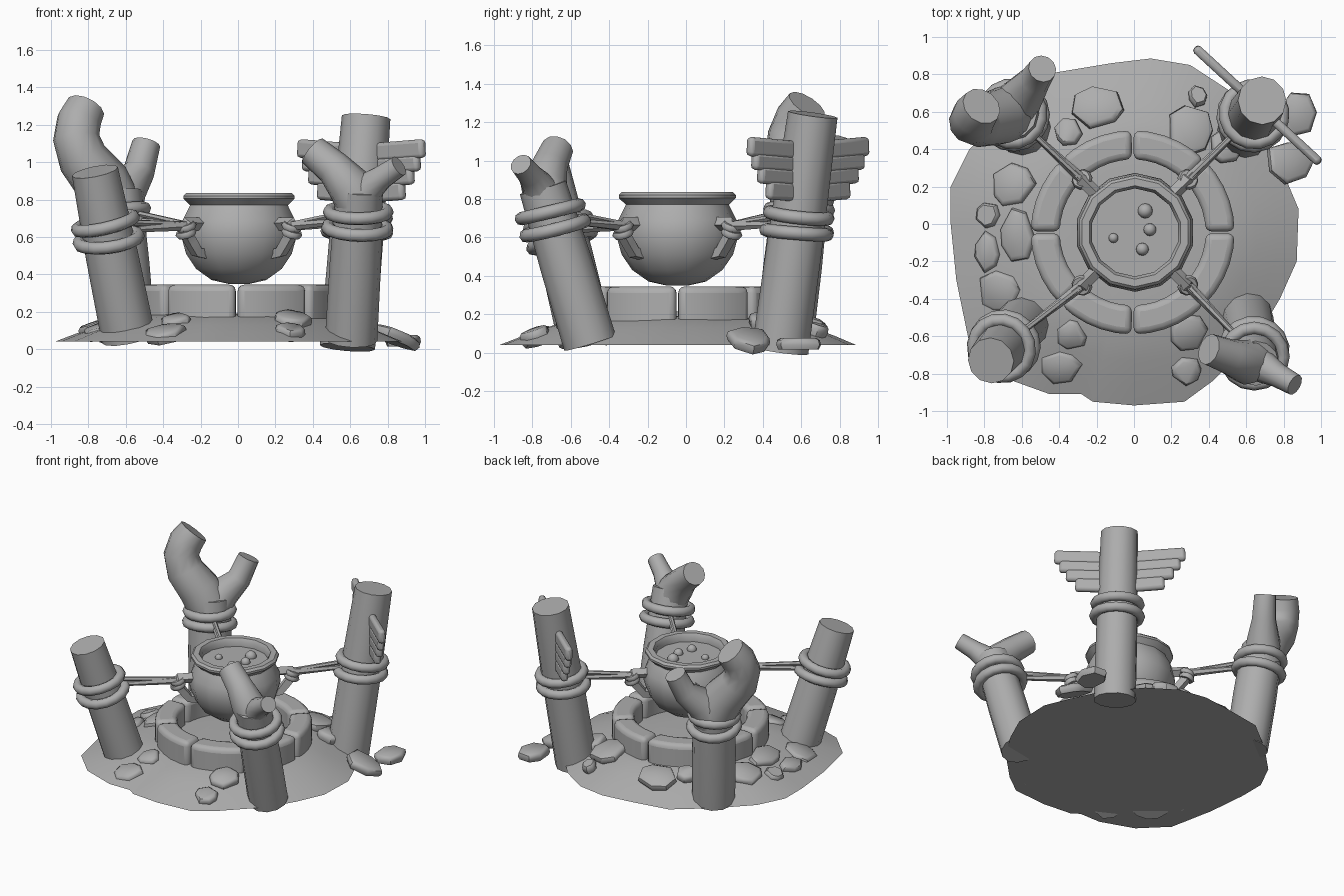
import bpy, bmesh, math, random
from mathutils import Vector, Matrix

if "Cube" in bpy.data.objects:
    bpy.data.objects.remove(bpy.data.objects["Cube"])

random.seed(4)
V = Vector
grey = bpy.data.materials.new("stone_grey")
grey.diffuse_color = (0.42, 0.42, 0.42, 1)
grey.use_nodes = True
grey.node_tree.nodes["Principled BSDF"].inputs["Base Color"].default_value = grey.diffuse_color
POT = V((0.005, -0.045, 0))


def finish(name, bm, angle=40, bevel=0, segments=2):
    bmesh.ops.recalc_face_normals(bm, faces=bm.faces)
    me = bpy.data.meshes.new(name)
    bm.to_mesh(me)
    bm.free()
    ob = bpy.data.objects.new(name, me)
    bpy.context.collection.objects.link(ob)
    me.materials.append(grey)
    if bevel:
        m = ob.modifiers.new("bevel", 'BEVEL')
        m.width, m.segments, m.limit_method = bevel, segments, 'ANGLE'
    bpy.ops.object.select_all(action='DESELECT')
    bpy.context.view_layer.objects.active = ob
    ob.select_set(True)
    bpy.ops.object.shade_smooth_by_angle(angle=math.radians(angle))
    return ob


def bridge(bm, rings, closed=False):
    pairs = list(zip(rings, rings[1:]))
    if closed:
        pairs.append((rings[-1], rings[0]))
    for a, b in pairs:
        for i in range(len(a)):
            j = (i + 1) % len(a)
            bm.faces.new((a[i], a[j], b[j], b[i]))


def tube(name, points, radii, sides=12, angle=40):
    """Capped tube along a path."""
    pts = [V(p) for p in points]
    bm = bmesh.new()
    rings = []
    d0 = (pts[1] - pts[0]).normalized()
    side = d0.orthogonal().normalized()
    for i, p in enumerate(pts):
        d = (pts[min(i + 1, len(pts) - 1)] - pts[max(i - 1, 0)]).normalized()
        side = (side - d * side.dot(d)).normalized()
        up = d.cross(side)
        rings.append([bm.verts.new(p + radii[i] * (math.cos(a) * side + math.sin(a) * up))
                      for a in [(k + .5) * math.tau / sides for k in range(sides)]])
    bridge(bm, rings)
    bm.faces.new(rings[0])
    bm.faces.new(rings[-1])
    return finish(name, bm, angle)


def torus(name, centre, axis, R, r, n=16, m=8):
    bm = bmesh.new()
    mat = Matrix.Translation(centre) @ V(axis).to_track_quat('Z', 'Y').to_matrix().to_4x4()
    rings = []
    for i in range(n):
        a = math.tau * i / n
        rings.append([bm.verts.new(mat @ V(((R + r * math.cos(b)) * math.cos(a),
                                            (R + r * math.cos(b)) * math.sin(a), r * math.sin(b))))
                      for b in [math.tau * k / m for k in range(m)]])
    bridge(bm, rings, True)
    return finish(name, bm, 60)


def lathe(name, profile, n, centre, angle=35):
    """Profile of (radius, z) around a vertical axis; both ends are capped."""
    bm = bmesh.new()
    rings = [[bm.verts.new(centre + V((r * math.cos(a), r * math.sin(a), z)))
              for a in [math.tau * (k + .5) / n for k in range(n)]] for r, z in profile]
    bridge(bm, rings)
    bm.faces.new(rings[0])
    bm.faces.new(rings[-1])
    return finish(name, bm, angle)


# ground mound with an irregular outline
OUT = [(.88, .08), (.8, .27), (.7, .48), (.5, .72), (.3, .85), (.09, .885), (-.12, .86), (-.42, .81),
       (-.66, .62), (-.88, .4), (-.98, .2), (-.98, 0), (-.95, -.3), (-.88, -.64), (-.7, -.82),
       (-.45, -.91), (-.28, -.91), (-.22, -.95), (0, -.97), (.27, -.95), (.42, -.84), (.66, -.6),
       (.78, -.4), (.87, -.2)]
STEPS = [(1, .04), (.88, .085), (.75, .13), (.62, .17), (.5, .188), (.25, .19)]


def ground_z(x, y):
    f = min(math.hypot(x, y) / .95, 1)
    for (f1, z1), (f0, z0) in zip(STEPS, STEPS[1:]):
        if f0 <= f <= f1:
            return z0 + (z1 - z0) * (f - f0) / (f1 - f0)
    return .19


bm = bmesh.new()
rings = [[bm.verts.new((x * f, y * f, z)) for x, y in OUT] for f, z in STEPS]
bridge(bm, rings)
bm.faces.new(rings[0])
bm.faces.new(rings[-1])
finish("ground", bm, 30)

# fire ring of eight curved stones
for k in range(8):
    bm = bmesh.new()
    rings = []
    for i in range(6):
        a = math.radians(45 * k + .6 + 43.8 * i / 5)
        rings.append([bm.verts.new((-.007 + r * math.cos(a), -.045 + r * math.sin(a), z))
                      for r, z in ((.39, .12), (.545, .12), (.545, .345), (.39, .345))])
    bridge(bm, rings)
    bm.faces.new(rings[0])
    bm.faces.new(rings[-1])
    finish("ring_stone", bm, 40, .035, 3)

# flat stones scattered on the mound: x, y, width, depth
STONES = [(-.2, .62, .28, .25), (-.35, .49, .15, .15), (.3, .5, .25, .27), (-.645, .21, .25, .23),
          (-.78, .05, .14, .14), (-.785, -.15, .14, .21), (-.62, -.07, .2, .3), (-.715, -.36, .26, .24),
          (-.335, -.59, .17, .17), (-.39, -.76, .22, .19), (.29, -.58, .2, .2), (.28, -.785, .17, .15),
          (.83, .33, .28, .23), (.88, .58, .2, .25), (.34, .68, .1, .12), (.5, .42, .2, .2)]
for x, y, w, d in STONES:
    bm = bmesh.new()
    e = .04
    n = V((ground_z(x - e, y) - ground_z(x + e, y), ground_z(x, y - e) - ground_z(x, y + e), 2 * e))
    mat = Matrix.Translation((x, y, ground_z(x, y))) @ V((0, 0, 1)).rotation_difference(n).to_matrix().to_4x4()
    ang = [(k + random.uniform(-.25, .25)) * math.tau / 7 for k in range(7)]
    rad = [random.uniform(.94, 1.1) for _ in ang]
    rings = [[bm.verts.new(mat @ V((w / 2 * s * q * math.cos(a), d / 2 * s * q * math.sin(a), z)))
              for a, q in zip(ang, rad)] for s, z in ((.9, -.025), (1, .0), (.95, .025), (.78, .037))]
    bridge(bm, rings)
    bm.faces.new(rings[0])
    bm.faces.new(rings[-1])
    finish("flat_stone", bm, 45)

# cauldron, soup and bubbles
lathe("cauldron", [(.06, .35), (.15, .37), (.235, .43), (.29, .51), (.318, .61), (.308, .69), (.275, .755),
                   (.268, .77), (.305, .805), (.305, .82), (.29, .835), (.25, .835), (.235, .81),
                   (.235, .765)], 14, POT)
lathe("soup", [(.238, .75), (.238, .775)], 14, POT)
for x, y, r in ((.06, .07, .04), (.085, -.03, .034), (.045, -.135, .034), (-.11, -.075, .026)):
    bm = bmesh.new()
    bmesh.ops.create_uvsphere(bm, u_segments=12, v_segments=8, radius=r,
                              matrix=Matrix.Translation((x, y, .78)))
    finish("bubble", bm, 60)

# posts: base, top, base radius, top radius, height of the rope wraps
POSTS = [((-.585, -.52, .06), (-.765, -.73, .95), .145, .125, .63),
         ((.605, -.5, .05), (.65, -.745, .86), .14, .125, .69),
         ((.585, .49, .01), (.685, .66, 1.24), .148, .13, .67),
         ((-.59, .51, .05), (-.66, .6, .84), .15, .145, .7)]
for base, top, r0, r1, h in POSTS:
    b, t = V(base), V(top)
    tube("post", [b, b.lerp(t, .5), t], [r0, (r0 + r1) / 2 + .005, r1])
    axis = (t - b).normalized()
    c = b + axis * ((h - b.z) / axis.z)
    for off, R in ((-.045, .16), (.045, .155)):
        wobble = axis + V((random.uniform(-.08, .08), random.uniform(-.08, .08), 0))
        torus("rope_wrap", c + axis * off, wobble, R, .035)

    # handle, knot and tight rope toward the cauldron
    d = V((math.copysign(1, b.x), math.copysign(1, b.y), 0)).normalized()

    def at(r, z):
        return POT + d * r + V((0, 0, z))
    tube("handle", [at(.28, .67), at(.4, .67), at(.42, .645), at(.36, .57), at(.32, .52), at(.25, .51)],
         [.036] * 6, 4, 30)
    for z in (.62, .655):
        torus("knot", at(.4, z), (d.x * .4, d.y * .4, 1), .038, .02, 10, 6)
    start = c + (at(.4, .66) - c).normalized() * .14
    tube("rope", [start, at(.41, .66)], [.016, .028], 6)
    tube("rope_strand", [start + V((0, 0, .04)), at(.41, .67)], [.016, .016], 6)

# forked branches
tube("front_right_fork_thick", [(.65, -.72, .76), (.6, -.74, .87), (.51, -.71, .97), (.4, -.67, 1.06)],
     [.12, .12, .095, .085])
tube("front_right_fork_thin", [(.64, -.73, .77), (.7, -.77, .87), (.77, -.81, .92), (.86, -.86, .98)],
     [.11, .085, .065, .058])
tube("back_left_fork_thick", [(-.655, .6, .74), (-.73, .57, .9), (-.83, .545, 1.02), (-.865, .55, 1.13),
                              (-.85, .585, 1.22), (-.815, .63, 1.29)], [.15, .15, .135, .125, .12, .108])
tube("back_left_fork_thin", [(-.65, .61, .74), (-.6, .68, .86), (-.53, .77, .95), (-.49, .83, 1.1)],
     [.14, .115, .085, .076])

# wing-shaped boards on the tall post
mid, along = V((.66, .635, 0)), V((.735, -.678, 0))
turn = math.atan2(along.y, along.x)
for s in (-1, 1):
    for z0, z1, length in ((1.01, 1.11, .455), (.94, 1.03, .42), (.87, .96, .375), (.79, .89, .31)):
        mat = (Matrix.Translation(mid + along * s * length / 2 + V((0, 0, (z0 + z1) / 2)))
               @ Matrix.Rotation(turn, 4, 'Z') @ Matrix.Rotation(-s * .06, 4, 'Y')
               @ Matrix.Diagonal((length, .05, z1 - z0, 1)))
        bm = bmesh.new()
        bmesh.ops.create_cube(bm, size=1, matrix=mat)
        finish("wing_feather", bm, 40, .02, 2)
